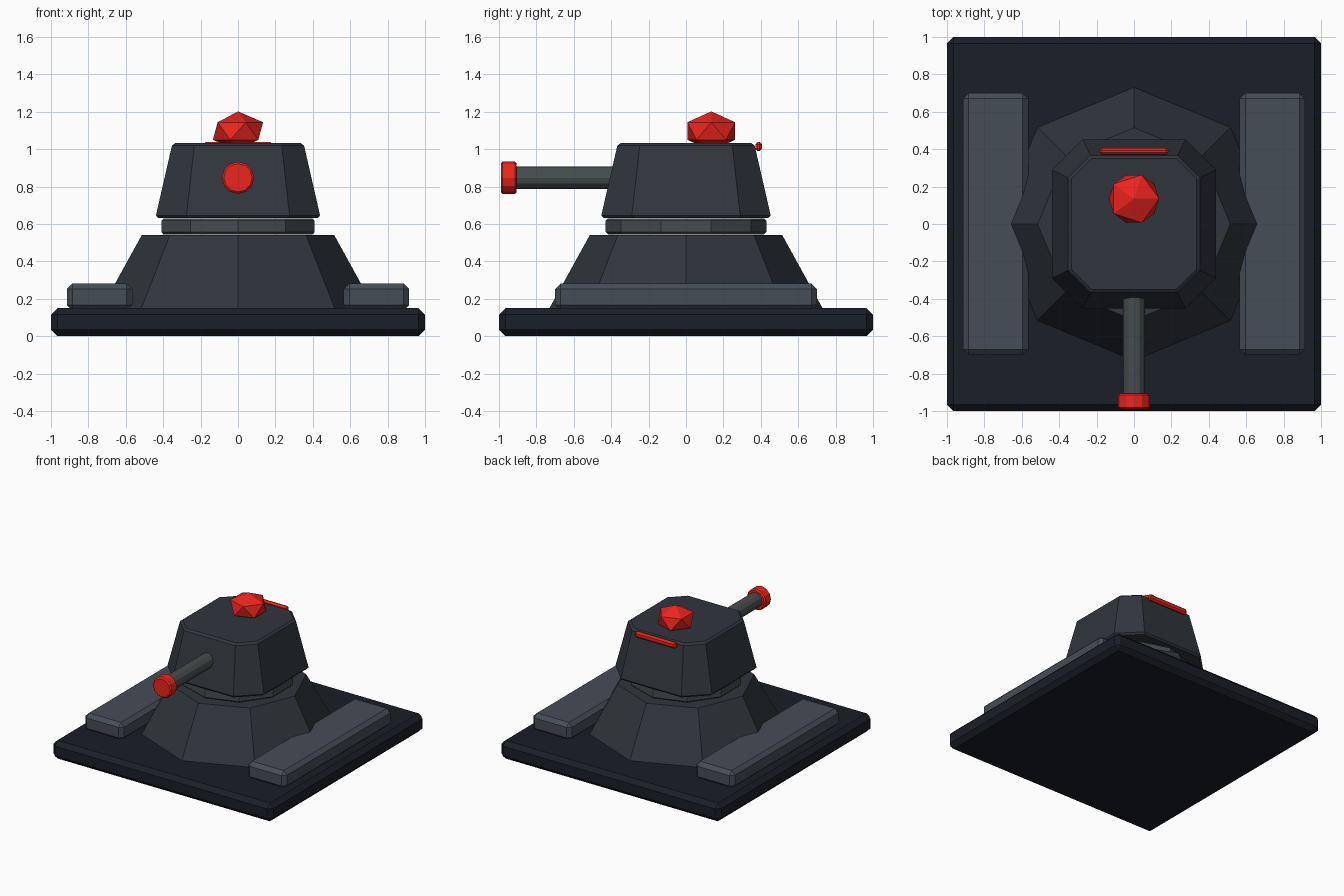
import bpy, bmesh, math

if "Cube" in bpy.data.objects:
    bpy.data.objects.remove(bpy.data.objects["Cube"])


def material(name, rgb):
    m = bpy.data.materials.new(name)
    m.diffuse_color = (*rgb, 1)
    m.use_nodes = True
    m.node_tree.nodes["Principled BSDF"].inputs["Base Color"].default_value = m.diffuse_color
    return m


DARK = material("dark_steel", (0.010, 0.013, 0.020))
ARMOR = material("armor", (0.030, 0.037, 0.047))
PAD = material("pad_grey", (0.062, 0.075, 0.095))
METAL = material("gun_metal", (0.060, 0.074, 0.075))
RED = material("red", (0.85, 0.018, 0.013))


def finish(obj, name, mat, bevel=0):
    obj.name = name
    obj.data.materials.append(mat)
    if bevel:
        mod = obj.modifiers.new("bevel", 'BEVEL')
        mod.width = bevel
        mod.segments = 1
        mod.limit_method = 'ANGLE'
        mod.angle_limit = math.radians(50)
    return obj


def box(name, loc, size, mat, bevel):
    bpy.ops.mesh.primitive_cube_add(size=1, location=loc)
    obj = bpy.context.object
    obj.scale = size
    bpy.ops.object.transform_apply(location=False, rotation=False, scale=True)
    return finish(obj, name, mat, bevel)


def cone(name, sides, r1, r2, depth, loc, mat, bevel=0, rot=(0, 0, 0)):
    bpy.ops.mesh.primitive_cone_add(vertices=sides, radius1=r1, radius2=r2,
                                    depth=depth, location=loc, rotation=rot)
    return finish(bpy.context.object, name, mat, bevel)


def cut_rect(hx, hy, c, z):
    """Rectangle outline with cut corners, counter-clockwise."""
    return [(hx, -hy + c, z), (hx, hy - c, z), (hx - c, hy, z), (-hx + c, hy, z),
            (-hx, hy - c, z), (-hx, -hy + c, z), (-hx + c, -hy, z), (hx - c, -hy, z)]


# Base plate and side pads
box("base_plate", (0, 0, 0.075), (2, 2, 0.15), DARK, 0.035)
for side, label in ((-1, "left"), (1, "right")):
    box(label + "_pad", (side * 0.74, 0, 0.21), (0.35, 1.4, 0.145), PAD, 0.03)

# Pedestal and swivel ring
cone("pedestal", 8, 0.73, 0.515, 0.39, (0, 0, 0.345), ARMOR)
cone("swivel_ring", 10, 0.43, 0.43, 0.085, (0, 0, 0.5875), METAL, 0.012)

# Turret head: tapered block with cut corners
bm = bmesh.new()
low = [bm.verts.new(p) for p in cut_rect(0.442, 0.456, 0.165, 0.632)]
top = [bm.verts.new(p) for p in cut_rect(0.350, 0.364, 0.118, 1.033)]
bm.faces.new(low[::-1])
bm.faces.new(top)
for i in range(8):
    j = (i + 1) % 8
    bm.faces.new((low[i], low[j], top[j], top[i]))
mesh = bpy.data.meshes.new("turret_head")
bm.to_mesh(mesh)
bm.free()
head = bpy.data.objects.new("turret_head", mesh)
bpy.context.collection.objects.link(head)
finish(head, "turret_head", ARMOR, 0.015)

# Gun barrel and muzzle
along_y = (math.pi / 2, 0, 0)
cone("barrel", 12, 0.06, 0.06, 0.62, (0, -0.62, 0.847), METAL, 0, along_y)
cone("muzzle", 12, 0.086, 0.086, 0.085, (0, -0.9475, 0.847), RED, 0.01, along_y)

# Beacon gem on the roof
bpy.ops.mesh.primitive_ico_sphere_add(subdivisions=1, radius=1, location=(0, 0.135, 1.097))
gem = bpy.context.object
gem.scale = (0.15, 0.15, 0.105)
bpy.ops.object.transform_apply(location=False, rotation=False, scale=True)
finish(gem, "beacon", RED)

# Rear light strip
box("rear_light", (0, 0.388, 1.014), (0.37, 0.035, 0.05), RED, 0.013)
